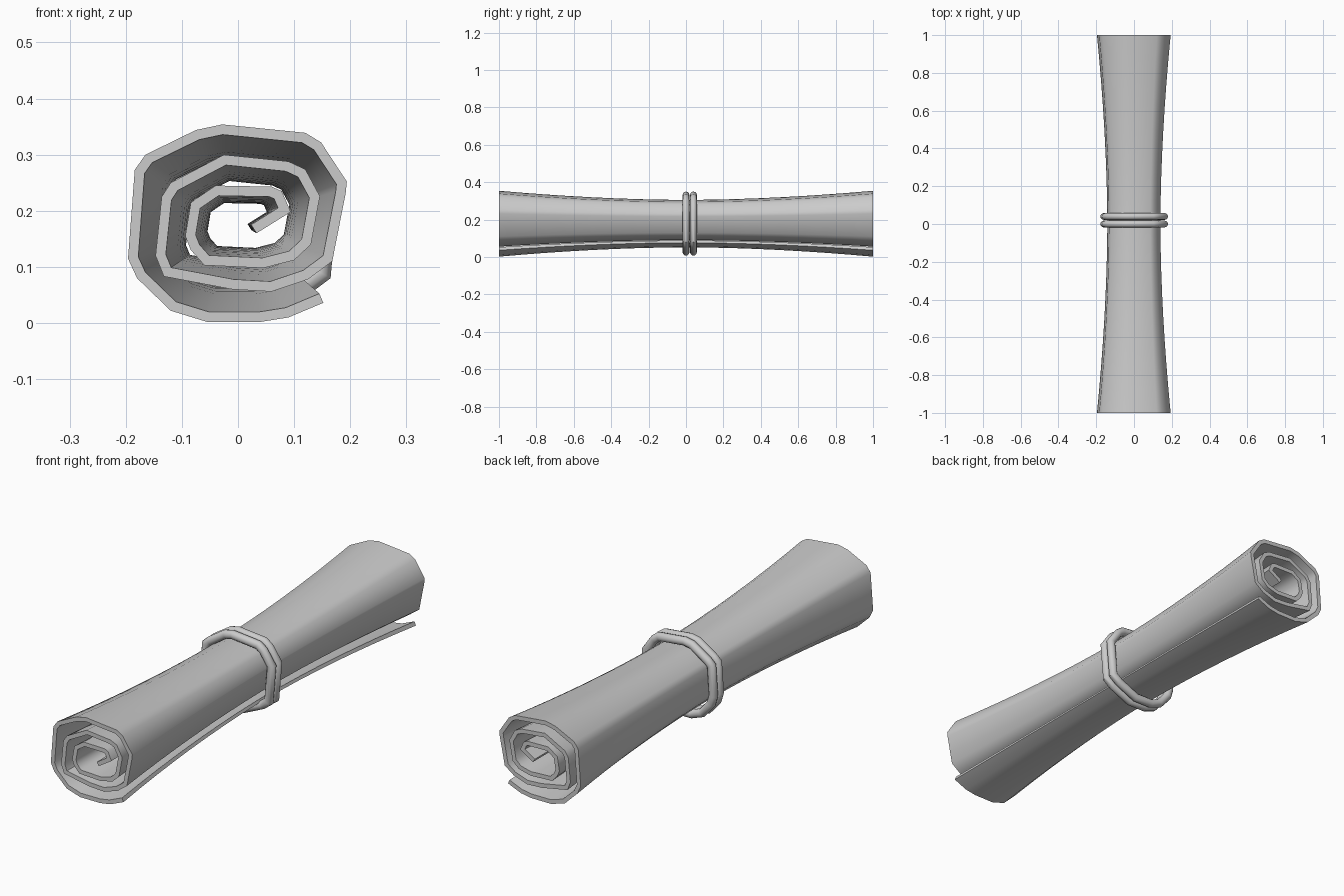
import bpy, bmesh, math
from mathutils import Vector

cube = bpy.data.objects.get("Cube")
if cube:
    bpy.data.objects.remove(cube)

CENTRE = Vector((0, 0.18))


def make_material(name, rgb):
    mat = bpy.data.materials.new(name)
    mat.use_nodes = True
    mat.diffuse_color = (*rgb, 1)
    mat.node_tree.nodes["Principled BSDF"].inputs["Base Color"].default_value = (*rgb, 1)
    return mat


grey = make_material("plain grey", (0.6, 0.6, 0.6))


def finish(name, bm, angle):
    bmesh.ops.recalc_face_normals(bm, faces=bm.faces)
    mesh = bpy.data.meshes.new(name)
    bm.to_mesh(mesh)
    bm.free()
    mesh.materials.append(grey)
    obj = bpy.data.objects.new(name, mesh)
    bpy.context.collection.objects.link(obj)
    bpy.ops.object.select_all(action='DESELECT')
    obj.select_set(True)
    bpy.context.view_layer.objects.active = obj
    bpy.ops.object.shade_smooth_by_angle(angle=math.radians(angle))


def miter(points, i, closed=False):
    """Inward offset direction at a point of a clockwise path."""
    n = len(points)
    p = points[i]
    before = points[i - 1] if i or closed else p
    after = points[(i + 1) % n] if i < n - 1 or closed else p
    a, b = p - before, after - p
    a = a.normalized() if a.length else b.normalized()
    b = b.normalized() if b.length else a
    t = (a + b).normalized()
    return Vector((t.y, -t.x)) / max(t.dot(a), 0.6)


def bridge_rows(bm, rows):
    for r, s in zip(rows, rows[1:]):
        for k in range(len(r)):
            j = (k + 1) % len(r)
            bm.faces.new((r[k], r[j], s[j], s[k]))


# Rolled sheet: spiral section, narrowing towards the middle
spiral = [Vector(p) for p in (
    (.152, .036), (.09, .01), (.04, .002), (-.055, .002), (-.12, .022), (-.18, .08),
    (-.196, .115), (-.184, .273), (-.165, .3), (-.075, .344), (-.028, .354), (.12, .339),
    (.148, .322), (.194, .252), (.192, .232), (.168, .11), (.125, .078), (.06, .056),
    (-.01, .06), (-.132, .083), (-.147, .12), (-.136, .225), (-.12, .25), (-.025, .3),
    (.09, .288), (.12, .274), (.146, .226), (.13, .14), (.1, .112), (.045, .098),
    (-.06, .103), (-.084, .13), (-.094, .155), (-.084, .215), (-.04, .245), (.06, .243),
    (.078, .235), (.094, .198), (.033, .16))]
THICK = 0.018
inner = [p + miter(spiral, i) * THICK for i, p in enumerate(spiral)]
outline = spiral + inner[::-1]

bm = bmesh.new()
STEPS = 16
rows = []
for k in range(STEPS + 1):
    y = -1 + 2 * k / STEPS
    s = 0.72 + 0.28 * abs(y) ** 1.8
    rows.append([bm.verts.new((q.x, y, q.y)) for q in (CENTRE + (p - CENTRE) * s for p in outline)])
bridge_rows(bm, rows)
n = len(spiral)
for row in (rows[0], rows[-1]):
    for k in range(n - 1):
        bm.faces.new((row[k], row[k + 1], row[-2 - k], row[-1 - k]))
finish("rolled_sheet", bm, 50)

# Two cord loops round the middle
loop = [Vector(p) for p in (
    (.165, .08), (.125, .05), (.03, .007), (-.06, .008), (-.115, .028), (-.165, .085),
    (-.178, .13), (-.168, .268), (-.145, .29), (-.065, .342), (-.025, .35), (.105, .337),
    (.135, .315), (.18, .25))]
CORD = 0.018
SIDES = 12


def cord_loop(name, y):
    bm = bmesh.new()
    rows = []
    for i, p in enumerate(loop):
        d = miter(loop, i, True)
        row = []
        for k in range(SIDES):
            a = math.tau * k / SIDES
            q = p + d * CORD * (1 - math.cos(a))
            row.append(bm.verts.new((q.x, y + CORD * math.sin(a), q.y)))
        rows.append(row)
    bridge_rows(bm, rows + rows[:1])
    finish(name, bm, 45)


cord_loop("front_cord_loop", 0)
cord_loop("back_cord_loop", 0.04)
